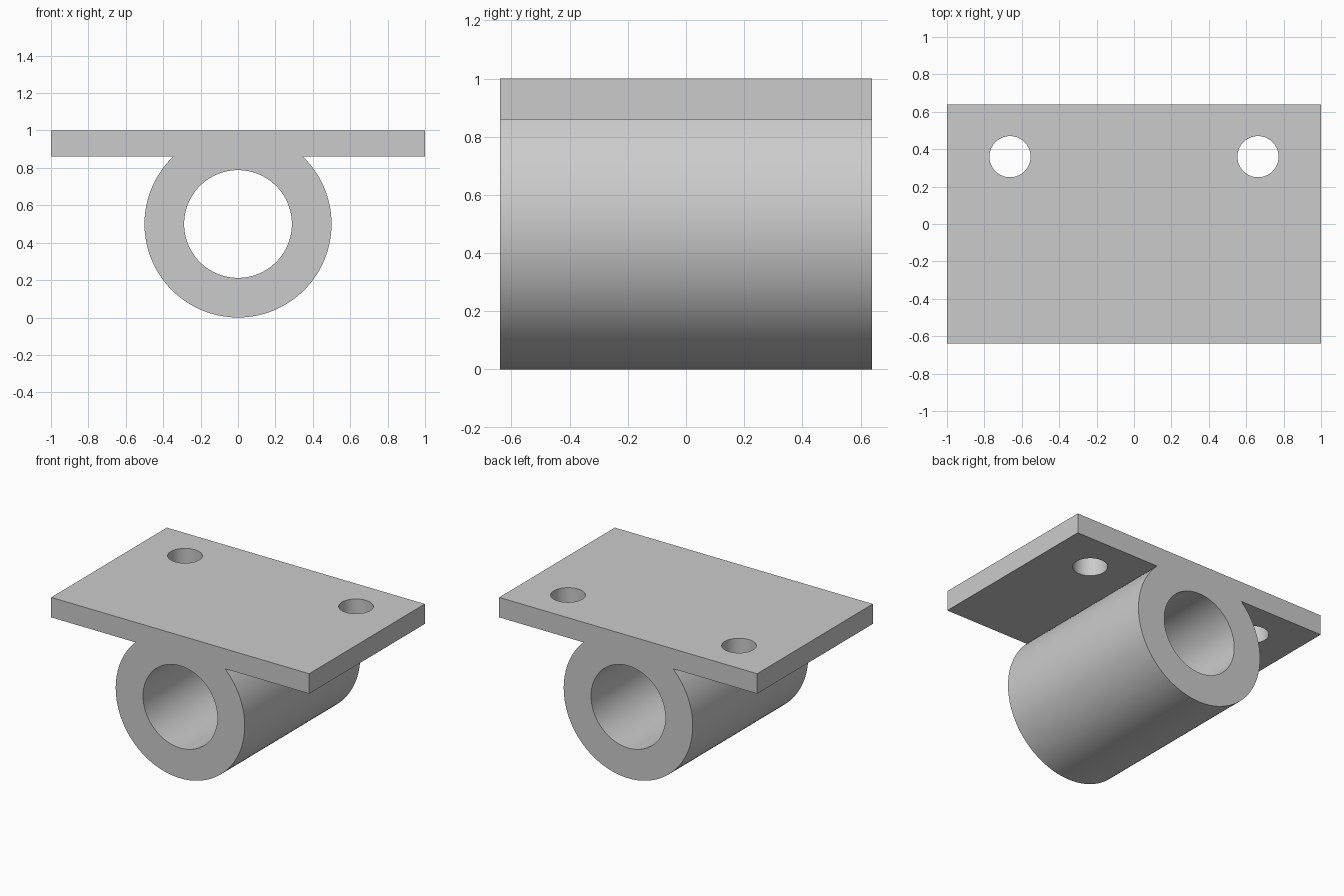
import bpy, bmesh, math
from mathutils import Vector

cube = bpy.data.objects.get("Cube")
if cube:
    bpy.data.objects.remove(cube, do_unlink=True)

HALF_WIDTH, HALF_DEPTH = 1.0, 0.64
RADIUS, BORE, AXIS_Z = 0.5, 0.288, 0.5
PLATE_BOTTOM, PLATE_TOP = 0.86, 1.0
HOLE_X, HOLE_Y, HOLE_RADIUS = 0.663, 0.36, 0.11

grey = bpy.data.materials.new("plain grey")
grey.use_nodes = True
colour = (0.6, 0.6, 0.6, 1)
grey.diffuse_color = colour
grey.node_tree.nodes["Principled BSDF"].inputs["Base Color"].default_value = colour


def cutter(name, radius, location, rotation=(0, 0, 0)):
    bpy.ops.mesh.primitive_cylinder_add(vertices=96, radius=radius, depth=2,
                                        location=location, rotation=rotation)
    obj = bpy.context.object
    obj.name = name
    obj.hide_render = True
    return obj


# Bracket profile: flat plate on top, round sleeve hanging below
start = math.asin((PLATE_BOTTOM - AXIS_Z) / RADIUS)
sweep = math.pi + 2 * start
steps = 96
profile = [(HALF_WIDTH, PLATE_BOTTOM), (HALF_WIDTH, PLATE_TOP),
           (-HALF_WIDTH, PLATE_TOP), (-HALF_WIDTH, PLATE_BOTTOM)]
for i in range(steps + 1):
    a = math.pi - start + sweep * i / steps
    profile.append((RADIUS * math.cos(a), AXIS_Z + RADIUS * math.sin(a)))

bm = bmesh.new()
face = bm.faces.new([bm.verts.new((x, -HALF_DEPTH, z)) for x, z in profile])
result = bmesh.ops.extrude_face_region(bm, geom=[face])
moved = [g for g in result["geom"] if isinstance(g, bmesh.types.BMVert)]
bmesh.ops.translate(bm, verts=moved, vec=Vector((0, 2 * HALF_DEPTH, 0)))
bmesh.ops.recalc_face_normals(bm, faces=bm.faces)
mesh = bpy.data.meshes.new("mounting_bracket")
bm.to_mesh(mesh)
bm.free()
mesh.materials.append(grey)
bracket = bpy.data.objects.new("mounting_bracket", mesh)
bpy.context.collection.objects.link(bracket)

# Sleeve bore and the two screw holes
cutters = [cutter("bore_cutter", BORE, (0, 0, AXIS_Z), (math.pi / 2, 0, 0))]
for side, x in (("left", HOLE_X), ("right", -HOLE_X)):
    cutters.append(cutter(side + "_hole_cutter", HOLE_RADIUS, (x, HOLE_Y, PLATE_TOP)))

bpy.ops.object.select_all(action="DESELECT")
bpy.context.view_layer.objects.active = bracket
bracket.select_set(True)
for c in cutters:
    mod = bracket.modifiers.new(c.name, "BOOLEAN")
    mod.operation = "DIFFERENCE"
    mod.solver = "EXACT"
    mod.object = c
    bpy.ops.object.modifier_apply(modifier=mod.name)
    bpy.data.objects.remove(c, do_unlink=True)

bpy.ops.object.shade_smooth_by_angle(angle=math.radians(30))
